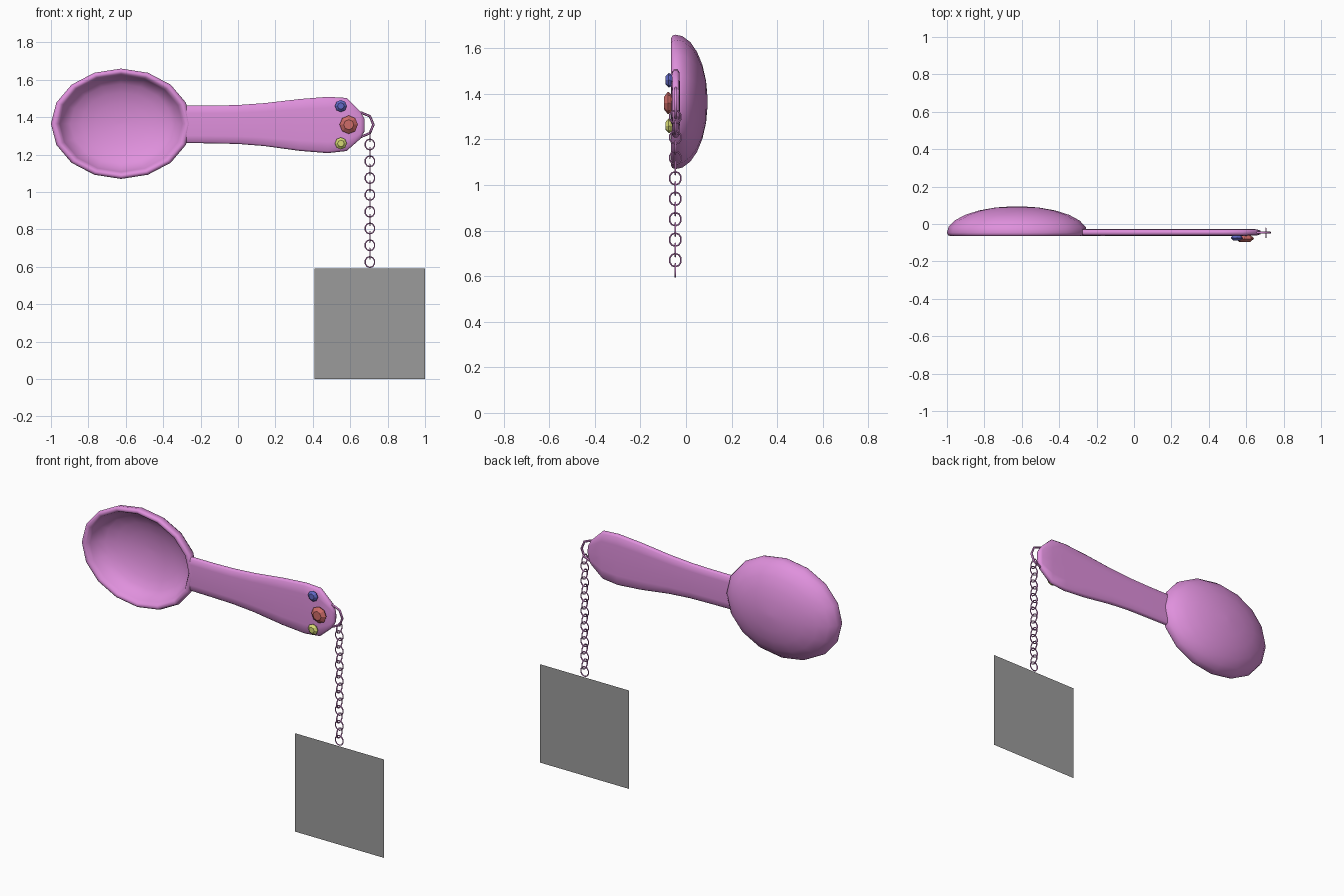
import bpy, bmesh, math
from mathutils import Matrix, Vector

cube = bpy.data.objects.get("Cube")
if cube:
    bpy.data.objects.remove(cube, do_unlink=True)


def material(name, rgb):
    m = bpy.data.materials.new(name)
    m.use_nodes = True
    m.diffuse_color = (*rgb, 1)
    m.node_tree.nodes["Principled BSDF"].inputs["Base Color"].default_value = (*rgb, 1)
    return m


PINK = material("orchid_pink", (0.74, 0.28, 0.72))
RED = material("gem_red", (0.62, 0.15, 0.14))
BLUE = material("gem_blue", (0.12, 0.14, 0.56))
YELLOW = material("gem_yellow", (0.68, 0.70, 0.18))
GREY = material("plain_grey", (0.33, 0.33, 0.33))


def loft(name, rings, mat, smooth=None):
    """Skin a list of closed rings (equal counts) and cap both ends."""
    bm = bmesh.new()
    loops = [[bm.verts.new(p) for p in ring] for ring in rings]
    n = len(loops[0])
    for a, b in zip(loops, loops[1:]):
        for i in range(n):
            j = (i + 1) % n
            bm.faces.new((a[i], a[j], b[j], b[i]))
    bm.faces.new(loops[0])
    bm.faces.new(loops[-1])
    bmesh.ops.recalc_face_normals(bm, faces=bm.faces)
    mesh = bpy.data.meshes.new(name)
    bm.to_mesh(mesh)
    bm.free()
    return finish(name, mesh, mat, smooth)


def finish(name, mesh, mat, smooth=None):
    ob = bpy.data.objects.new(name, mesh)
    bpy.context.collection.objects.link(ob)
    mesh.materials.append(mat)
    if smooth:
        bpy.ops.object.select_all(action='DESELECT')
        ob.select_set(True)
        bpy.context.view_layer.objects.active = ob
        bpy.ops.object.shade_smooth_by_angle(angle=math.radians(smooth))
    return ob


def oval(cx, cz, rx, rz, y, n):
    return [(cx + rx * math.cos(2 * math.pi * i / n), y,
             cz + rz * math.sin(2 * math.pi * i / n)) for i in range(n)]


def link(name, centre, major_x, major_z, minor, n, turned=False):
    """Wire ring standing upright, facing the front or turned sideways."""
    bm = bmesh.new()
    rings = []
    sides = 6
    for i in range(n):
        a = 2 * math.pi * i / n + (0 if n == 8 else math.pi / n)
        ring = []
        for k in range(sides):
            b = 2 * math.pi * k / sides
            r = minor * math.cos(b)
            ring.append(bm.verts.new(((major_x + r) * math.cos(a), minor * math.sin(b),
                                      (major_z + r) * math.sin(a))))
        rings.append(ring)
    for i in range(n):
        a, b = rings[i], rings[(i + 1) % n]
        for k in range(sides):
            m = (k + 1) % sides
            bm.faces.new((a[k], a[m], b[m], b[k]))
    bmesh.ops.recalc_face_normals(bm, faces=bm.faces)
    if turned:
        bm.transform(Matrix.Rotation(math.pi / 2, 4, 'Z'))
    bm.transform(Matrix.Translation(Vector(centre)))
    mesh = bpy.data.meshes.new(name)
    bm.to_mesh(mesh)
    bm.free()
    return finish(name, mesh, PINK, 60)


# Bowl: outer shell, rolled rim, then hollow inside, as scaled ovals
BX, BZ, RX, RZ = -0.625, 1.365, 0.375, 0.295
profile = []
for deg in (3, 18, 33, 48, 63, 78):
    t = math.radians(deg)
    profile.append((math.sin(t), -0.045 + 0.14 * math.cos(t)))
profile += [(1.0, -0.047), (0.985, -0.06), (0.95, -0.065), (0.91, -0.06), (0.875, -0.04)]
for deg in (70, 55, 40, 25, 12, 2):
    t = math.radians(deg)
    profile.append((0.88 * math.sin(t), -0.045 + 0.12 * math.cos(t)))
loft("spoon_bowl", [oval(BX, BZ, RX * s, RZ * s, y, 16) for s, y in profile], PINK, 80)

# Handle: rounded flat cross-sections (x, bottom, top, half thickness)
sections = [(-0.275, 1.262, 1.462, 0.017), (-0.13, 1.260, 1.462, 0.018),
            (0.0, 1.257, 1.465, 0.018), (0.14, 1.246, 1.475, 0.018),
            (0.33, 1.220, 1.497, 0.018), (0.48, 1.208, 1.509, 0.018),
            (0.58, 1.219, 1.503, 0.018), (0.655, 1.285, 1.430, 0.016),
            (0.677, 1.325, 1.390, 0.009)]
cross = [(1, 0.35), (0.93, 0.85), (0.6, 1), (0, 1.05), (-0.6, 1), (-0.93, 0.85), (-1, 0.35)]
cross += [(a, -b) for a, b in reversed(cross)]
rings = []
for x, lo, hi, th in sections:
    mid, half = (lo + hi) / 2, (hi - lo) / 2
    rings.append([(x, -0.045 + th * b, mid + half * a) for a, b in cross])
loft("spoon_handle", rings, PINK, 75)

# Faceted gems set in the handle
for name, x, z, r, depth, mat in (("blue_gem", 0.55, 1.46, 0.032, 0.026, BLUE),
                                  ("red_gem", 0.592, 1.36, 0.049, 0.034, RED),
                                  ("yellow_gem", 0.55, 1.26, 0.032, 0.026, YELLOW)):
    cut = ((0.55, -depth), (1.0, -depth * 0.5), (0.95, -depth * 0.3), (0.4, 0.012))
    loft(name, [oval(x, z, r * s, r * s, -0.063 + y, 8) for s, y in cut], mat)

# Hanging loop and chain with alternating links
CX, CY = 0.705, -0.047
link("handle_loop", (0.66, CY + 0.002, 1.36), 0.064, 0.064, 0.007, 8)
for i in range(16):
    link(f"chain_link_{i + 1:02d}", (CX, CY, 1.299 - i * 0.0449),
         0.026, 0.029, 0.0035, 10, turned=(i % 2 == 0))

# Flat square panel under the chain
panel = bpy.data.meshes.new("hanging_panel")
panel.from_pydata([(0.41, CY, 0), (1.0, CY, 0), (1.0, CY, 0.59), (0.41, CY, 0.59)],
                  [], [(0, 1, 2, 3)])
finish("hanging_panel", panel, GREY)
